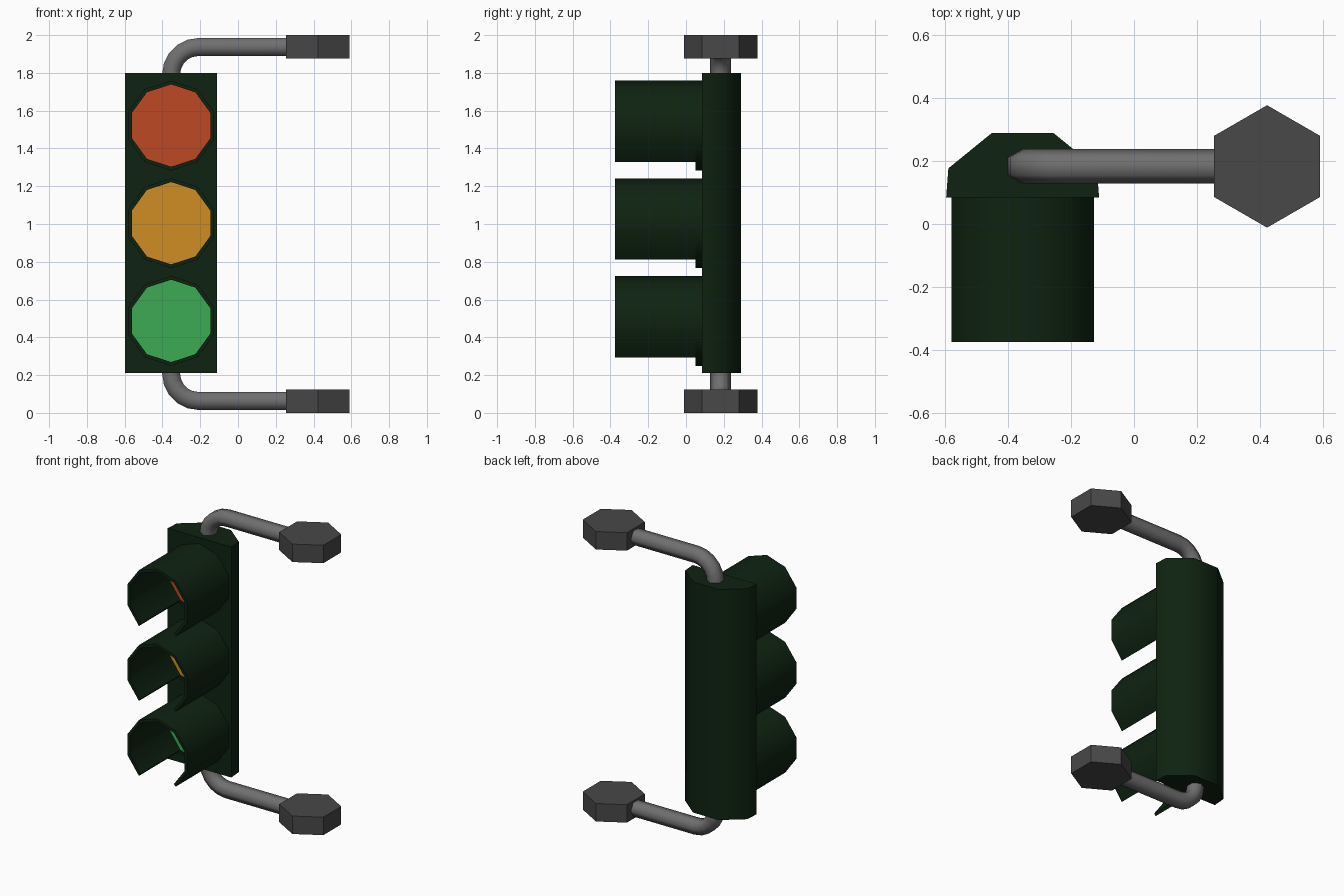
import bpy, bmesh, math
from mathutils import Vector

if "Cube" in bpy.data.objects:
    bpy.data.objects.remove(bpy.data.objects["Cube"])

CX, CY = -0.354, 0.183          # vertical axis of the lamp housing


def material(name, rgb):
    m = bpy.data.materials.new(name)
    m.diffuse_color = (*rgb, 1)
    m.use_nodes = True
    m.node_tree.nodes["Principled BSDF"].inputs["Base Color"].default_value = m.diffuse_color
    return m


DARK_GREEN = material("dark green", (0.0045, 0.0165, 0.0055))
PIPE_GREY = material("pipe grey", (0.16, 0.16, 0.16))
PLATE_GREY = material("plate grey", (0.065, 0.065, 0.065))
RED = material("red lens", (0.52, 0.066, 0.018))
AMBER = material("amber lens", (0.62, 0.27, 0.016))
GREEN = material("green lens", (0.047, 0.41, 0.088))


def finish(name, bm, mat, smooth=None):
    bmesh.ops.recalc_face_normals(bm, faces=bm.faces)
    me = bpy.data.meshes.new(name)
    bm.to_mesh(me)
    bm.free()
    ob = bpy.data.objects.new(name, me)
    bpy.context.collection.objects.link(ob)
    me.materials.append(mat)
    if smooth:
        bpy.ops.object.select_all(action='DESELECT')
        ob.select_set(True)
        bpy.context.view_layer.objects.active = ob
        bpy.ops.object.shade_smooth_by_angle(angle=math.radians(smooth))
    return ob


def loft(bm, rings, ring_closed=True, loop=False):
    """Skin a list of point rings; cap the ends unless the rings form a loop."""
    vs = [[bm.verts.new(p) for p in r] for r in rings]
    n = len(vs[0])
    pairs = list(zip(vs, vs[1:])) + ([(vs[-1], vs[0])] if loop else [])
    for a, b in pairs:
        for i in range(n if ring_closed else n - 1):
            j = (i + 1) % n
            bm.faces.new((a[i], a[j], b[j], b[i]))
    if not loop:
        bm.faces.new(vs[0])
        bm.faces.new(vs[-1])


def ngon(r, n, start):
    return [(r * math.cos(start + math.tau * i / n), r * math.sin(start + math.tau * i / n))
            for i in range(n)]


# Housing: extruded plan profile with chamfered back
half = [(0.243, 0.085), (0.236, 0.177), (0.097, 0.29)]
plan = [(CX + x, y) for x, y in half] + [(CX - x, y) for x, y in reversed(half)]
bm = bmesh.new()
loft(bm, [[(x, y, z) for x, y in plan] for z in (0.21, 1.80)])
finish("housing", bm, DARK_GREEN, 60)

# Lamps: ten-sided lens, full rim and hood open at the bottom
R_OUT, R_IN = 0.238, 0.218
for label, z, mat in (("top", 1.521, RED), ("middle", 1.004, AMBER), ("bottom", 0.487, GREEN)):
    bm = bmesh.new()
    loft(bm, [[(CX + x, y, z + h) for x, h in ngon(R_IN, 10, math.pi / 2)]
              for y in (0.06, 0.085)])
    finish(label + "_lens", bm, mat)

    def section(k, y0, y1):
        a = math.radians(-90 + 36 * k)
        c, s = math.cos(a), math.sin(a)
        return [(CX + r * c, y, z + r * s)
                for r, y in ((R_OUT, y0), (R_OUT, y1), (R_IN, y1), (R_IN, y0))]

    bm = bmesh.new()
    loft(bm, [section(k, 0.05, 0.085) for k in range(10)], loop=True)
    finish(label + "_rim", bm, DARK_GREEN, 40)
    bm = bmesh.new()
    loft(bm, [section(k, -0.375, 0.05) for k in range(1, 10)])
    finish(label + "_hood", bm, DARK_GREEN, 40)

# Brackets: bent six-sided pipe and hexagonal plate, mirrored about z = 1
BEND, ARM_Z, PR = 0.145, 1.937, 0.055
path = [(Vector((CX, CY, 1.77)), Vector((1, 0, 0)))]
for i in range(6):
    a = math.pi / 2 * i / 5
    path.append((Vector((CX + BEND * (1 - math.cos(a)), CY, ARM_Z - BEND + BEND * math.sin(a))),
                 Vector((math.cos(a), 0, -math.sin(a)))))
path.append((Vector((0.30, CY, ARM_Z)), Vector((0, 0, -1))))
for label, flip in (("upper", False), ("lower", True)):
    def place(p):
        return (p[0], p[1], 2 - p[2] if flip else p[2])

    bm = bmesh.new()
    loft(bm, [[place(c + side * u + Vector((0, v, 0))) for u, v in ngon(PR, 6, math.pi / 2)]
              for c, side in path])
    finish(label + "_pipe", bm, PIPE_GREY, 62)
    bm = bmesh.new()
    loft(bm, [[place((0.423 + x, CY + y, z)) for x, y in ngon(0.1945, 6, math.pi / 2)]
              for z in (1.876, 2.0)])
    finish(label + "_mounting_plate", bm, PLATE_GREY)
